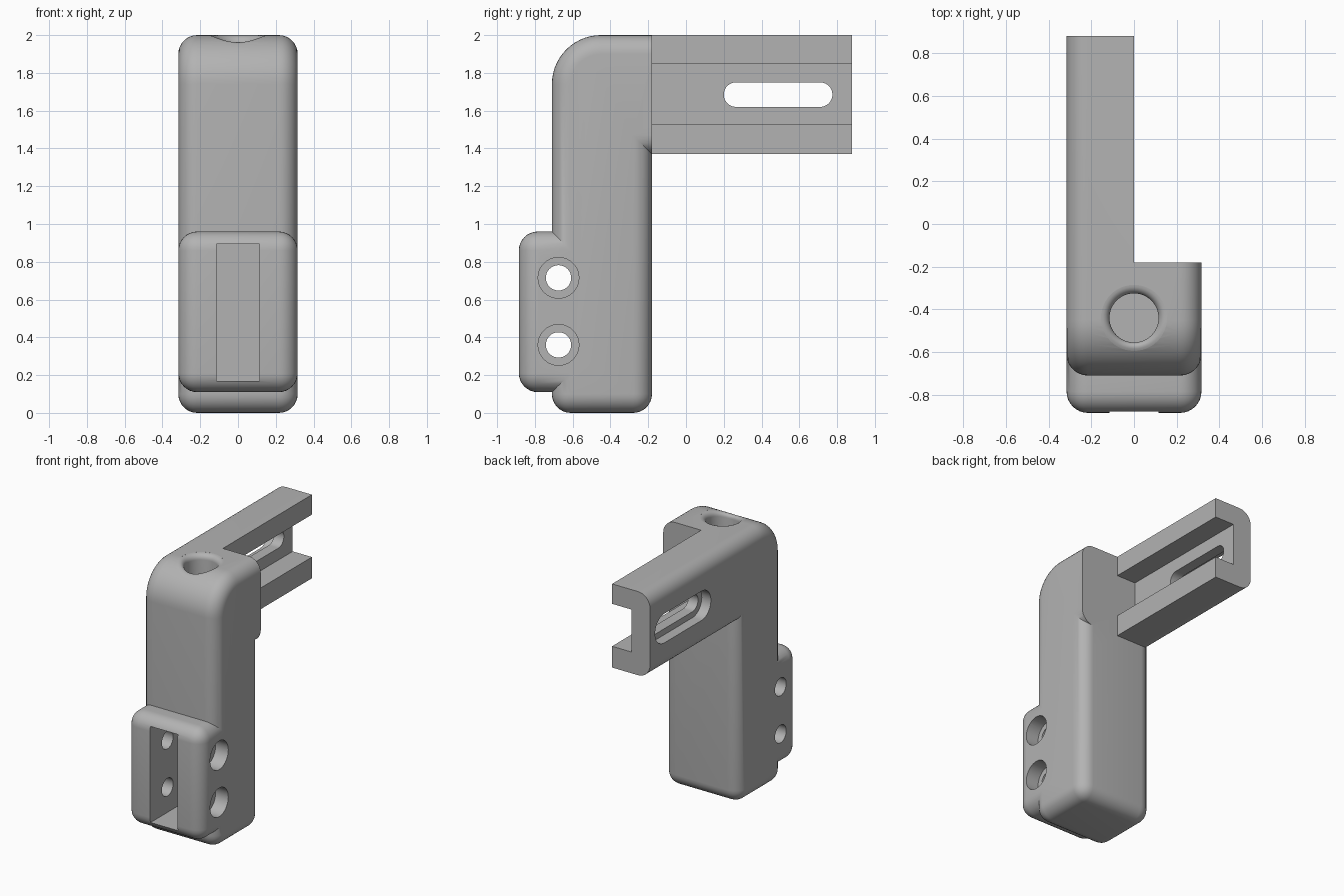
import bpy, bmesh
from math import sin, cos, pi, sqrt

cube = bpy.data.objects.get("Cube")
if cube:
    bpy.data.objects.remove(cube, do_unlink=True)

HALF, FRONT, BACK, END = 0.316, -0.71, -0.18, 0.88
ELBOW, ROUND = 0.26, 0.1

grey = bpy.data.materials.new("plain grey")
grey.use_nodes = True
grey.diffuse_color = (0.45, 0.45, 0.45, 1)
grey.node_tree.nodes["Principled BSDF"].inputs["Base Color"].default_value = grey.diffuse_color


def make_object(name, bm):
    bmesh.ops.recalc_face_normals(bm, faces=bm.faces)
    mesh = bpy.data.meshes.new(name)
    bm.to_mesh(mesh)
    bm.free()
    mesh.materials.append(grey)
    obj = bpy.data.objects.new(name, mesh)
    bpy.context.collection.objects.link(obj)
    return obj


def prism(outline, x0, x1):
    """Extrude a (y, z) outline along x."""
    bm = bmesh.new()
    face = bm.faces.new([bm.verts.new((x0, y, z)) for y, z in outline])
    new = bmesh.ops.extrude_face_region(bm, geom=[face])["geom"]
    verts = [g for g in new if isinstance(g, bmesh.types.BMVert)]
    bmesh.ops.translate(bm, verts=verts, vec=(x1 - x0, 0, 0))
    bmesh.ops.recalc_face_normals(bm, faces=bm.faces)
    return bm


def rect(y0, y1, z0, z1):
    return [(y0, z0), (y1, z0), (y1, z1), (y0, z1)]


def stadium(y0, y1, z, r, n=20):
    """Slot outline; a circle when y0 and y1 match."""
    pts = []
    for y, start in ((y1, -pi / 2), (y0, pi / 2)):
        last = n if y0 == y1 else n + 1
        pts += [(y + r * cos(start + pi * i / n), z + r * sin(start + pi * i / n)) for i in range(last)]
    return pts


def cut(target, bm):
    cutter = make_object("cutter", bm)
    cutter.hide_render = True
    mod = target.modifiers.new("cut", 'BOOLEAN')
    mod.operation, mod.solver, mod.object = 'DIFFERENCE', 'EXACT', cutter
    bpy.context.view_layer.objects.active = target
    bpy.ops.object.modifier_apply(modifier=mod.name)
    bpy.data.objects.remove(cutter, do_unlink=True)


# Side profile: post, elbow, arm and clamp block in one outline
elbow = [(FRONT + ELBOW - ELBOW * sin(a), 2 - ELBOW + ELBOW * cos(a))
         for a in (pi / 2 * i / 14 for i in range(15))]
profile = [(FRONT, 0), (BACK, 0), (BACK, 1.37), (END + 0.3, 1.37), (END + 0.3, 2)] + elbow + [
    (FRONT, 0.96), (-0.885, 0.96), (-0.885, 0.11), (FRONT, 0.11)]
bm = prism(profile, -HALF, HALF)


def is_rounded(edge):
    a, b = (v.co for v in edge.verts)
    if abs(a.x - b.x) < 0.01:
        return True
    # cross edges: only the bottom of the post and the block's front corners
    return (a.z < 0.01) or a.y < -0.88


bmesh.ops.bevel(bm, geom=[e for e in bm.edges if is_rounded(e)], offset=ROUND,
                offset_type='OFFSET', segments=8, profile=0.5, affect='EDGES',
                clamp_overlap=False)
body = make_object("bracket_body", bm)

# Arm: trim the end, remove one half, open the channel
cut(body, prism(rect(END, 2, 1, 2.5), -1, 1))
cut(body, prism(rect(BACK, 2, 1.2, 2.5), 0, 1))
cut(body, prism(rect(BACK, 2, 1.53, 1.85), -0.16, 0.5))

# Arm slot with its recess
cut(body, prism(stadium(0.265, 0.71, 1.685, 0.065), -1, 0.5))
cut(body, prism(stadium(0.265, 0.71, 1.685, 0.11), -1, -0.24))

# Clamp block: front pocket and two counterbored cross holes
cut(body, prism(rect(-1, -0.46, 0.17, 0.895), -0.115, 0.115))
for z in (0.36, 0.715):
    cut(body, prism(stadium(-0.675, -0.675, z, 0.067), -1, 1))
    cut(body, prism(stadium(-0.675, -0.675, z, 0.108), 0.21, 1))


# Top hole with a soft lip that follows the elbow
def surface(y):
    d = min(0, y - (FRONT + ELBOW))
    return 2 - ELBOW + sqrt(ELBOW ** 2 - d * d)


LIP, N = 0.04, 48
rings = [(0.115 + LIP * (1 - cos(a)), LIP * (1 - sin(a)) + 0.0005)
         for a in (pi / 2 * i / 6 for i in range(7))]
rings = [(0.115, None)] + rings + [(0.115 + LIP, -0.1)]
bm = bmesh.new()
loops = []
for r, drop in rings:
    loop = []
    for i in range(N):
        x, y = r * cos(2 * pi * i / N), -0.44 + r * sin(2 * pi * i / N)
        loop.append(bm.verts.new((x, y, 1.4 if drop is None else surface(y) - drop)))
    loops.append(loop)
for low, high in zip(loops, loops[1:]):
    for i in range(N):
        j = (i + 1) % N
        bm.faces.new((low[i], low[j], high[j], high[i]))
bm.faces.new(loops[0])
peak = bm.verts.new((0, -0.44, 2.2))
for i in range(N):
    bm.faces.new((loops[-1][i], loops[-1][(i + 1) % N], peak))
cut(body, bm)

# Smooth rounds, crisp edges
bpy.ops.object.select_all(action='DESELECT')
body.select_set(True)
bpy.context.view_layer.objects.active = body
bpy.ops.object.shade_smooth_by_angle(angle=pi / 6)
